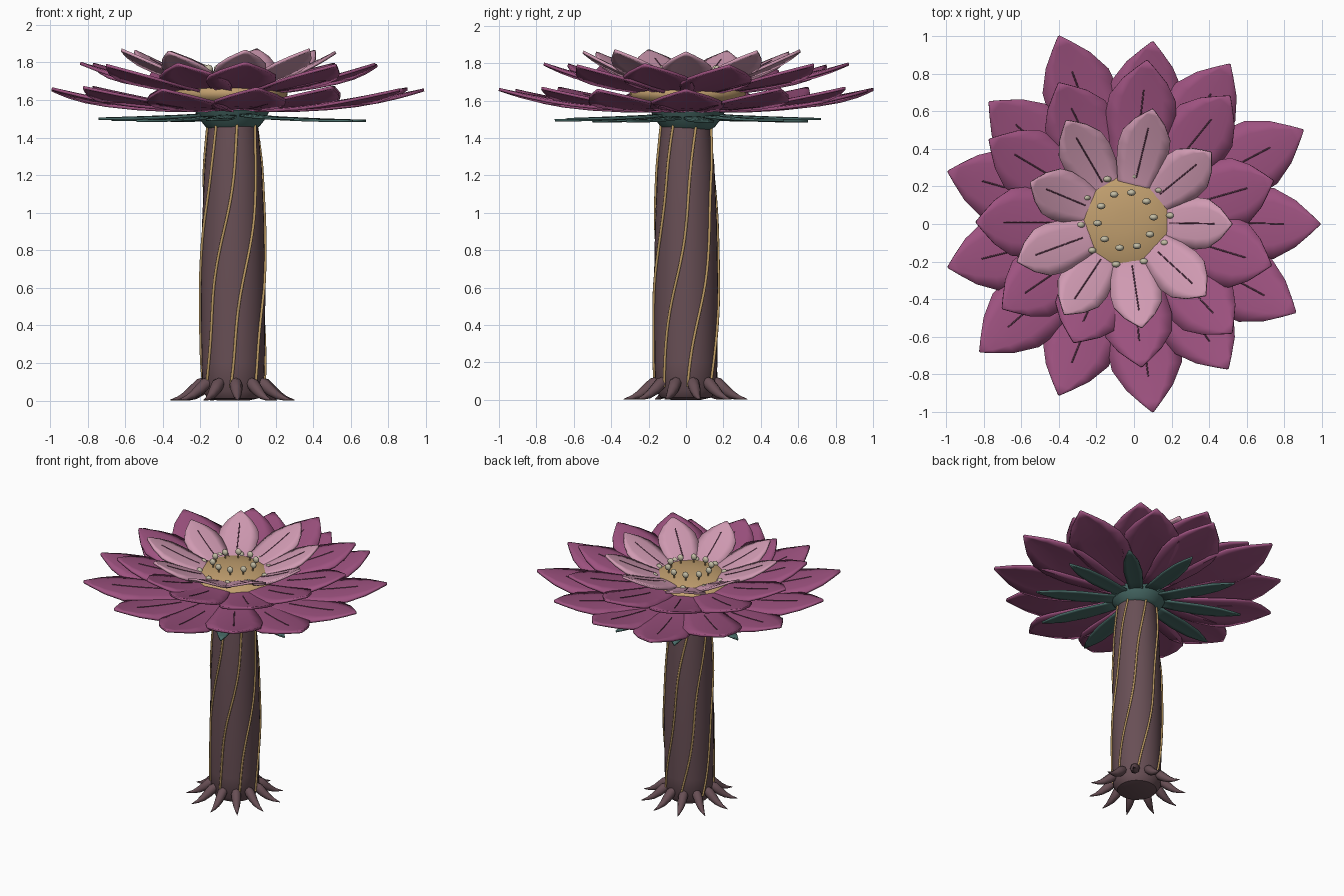
import bpy, bmesh, math
from mathutils import Vector

cube = bpy.data.objects.get("Cube")
if cube:
    bpy.data.objects.remove(cube)


def material(name, rgb):
    # sRGB bytes to linear
    lin = [((c / 255 + 0.055) / 1.055) ** 2.4 for c in rgb] + [1]
    m = bpy.data.materials.new(name)
    m.use_nodes = True
    m.diffuse_color = lin
    m.node_tree.nodes["Principled BSDF"].inputs["Base Color"].default_value = lin
    return m


plum = material("plum petal", (158, 82, 128))
pink = material("pale pink petal", (208, 154, 178))
vein_dark = material("dark vein", (108, 66, 90))
tan = material("tan disc", (192, 158, 110))
bark = material("brown bark", (104, 79, 85))
gold = material("gold vine", (190, 156, 100))
teal = material("teal sepal", (72, 107, 103))
cream = material("cream anther", (194, 188, 164))


def add_mesh(name, bm, mat, angle=40):
    bmesh.ops.recalc_face_normals(bm, faces=bm.faces)
    me = bpy.data.meshes.new(name)
    bm.to_mesh(me)
    bm.free()
    me.materials.append(mat)
    ob = bpy.data.objects.new(name, me)
    bpy.context.collection.objects.link(ob)
    bpy.ops.object.select_all(action='DESELECT')
    ob.select_set(True)
    bpy.context.view_layer.objects.active = ob
    bpy.ops.object.shade_smooth_by_angle(angle=math.radians(angle))
    return ob


def add_tubes(name, paths, depth, mat, taper=None, sides=2):
    cu = bpy.data.curves.new(name, 'CURVE')
    cu.dimensions = '3D'
    cu.bevel_depth = depth
    cu.bevel_resolution = sides
    cu.use_fill_caps = True
    for path in paths:
        sp = cu.splines.new('POLY')
        sp.points.add(len(path) - 1)
        for i, (p, q) in enumerate(zip(sp.points, path)):
            p.co = (*q, 1)
            p.radius = taper[i] if taper else 1
        sp.use_smooth = True
    cu.materials.append(mat)
    ob = bpy.data.objects.new(name, cu)
    bpy.context.collection.objects.link(ob)


def lathe(name, profile, center, mat, sides=32, angle=40):
    bm = bmesh.new()
    rings = []
    for r, z in profile:
        rings.append([bm.verts.new((center[0] + r * math.cos(math.tau * k / sides),
                                    center[1] + r * math.sin(math.tau * k / sides), z))
                      for k in range(sides)])
    for a, b in zip(rings, rings[1:]):
        for k in range(sides):
            n = (k + 1) % sides
            bm.faces.new((a[k], a[n], b[n], b[k]))
    bm.faces.new(rings[0])
    bm.faces.new(rings[-1])
    add_mesh(name, bm, mat, angle)


def whorl(name, tips, center, r0, z0, z1, outline, mat, power, thick, veins=None):
    """Ring of petals; outline gives (fraction of length, half width)."""
    bm = bmesh.new()
    lines = []
    columns = (-1, -0.6, 0, 0.6, 1)
    for k, tip in enumerate(tips):
        d = Vector(tip) - Vector(center)
        length = d.length
        d.normalize()
        side = Vector((-d.y, d.x))
        lift = 0.006 * (k % 3 - 1)

        def spot(t, w, s):
            p = Vector(center) + d * (r0 + (length - r0) * t) + side * w * s
            return (p.x, p.y, z0 + lift + (z1 - z0) * t ** power - 0.08 * w * s * s)

        rows = [[bm.verts.new(spot(t, w, s)) for s in columns] for t, w in outline]
        for a, b in zip(rows, rows[1:]):
            for i in range(len(columns) - 1):
                bm.faces.new((a[i], a[i + 1], b[i + 1], b[i]))
        if veins:
            lo, hi = veins
            lines.append([Vector(spot(lo + (hi - lo) * i / 8, 0, 0)) + Vector((0, 0, thick / 2))
                          for i in range(9)])
    ob = add_mesh(name + "_petals" if veins else name, bm, mat, 50)
    mod = ob.modifiers.new("thickness", 'SOLIDIFY')
    mod.thickness = thick
    mod.offset = 0
    if veins:
        add_tubes(name + "_veins", lines, 0.004, vein_dark, sides=1)


# Stem with a slight belly and a rounded foot
stem_c = (-0.026, 0)
profile = [(0.08, 0), (0.135, 0.012), (0.163, 0.05), (0.168, 0.2), (0.172, 0.6), (0.165, 0.95),
           (0.152, 1.25), (0.136, 1.42), (0.128, 1.5)]
lathe("stem", profile, stem_c, bark)


def stem_radius(z):
    for (ra, za), (rb, zb) in zip(profile, profile[1:]):
        if z <= zb:
            return ra + (rb - ra) * (z - za) / (zb - za)


# Vines spiralling up the stem
vines = []
for k in range(7):
    path = []
    for i in range(29):
        z = 0.07 + 1.4 * i / 28
        a = math.radians(210 + 360 / 7 * k + 72 * i / 28 + 4 * math.sin(z * 7 + k))
        r = stem_radius(z) + 0.004
        path.append((stem_c[0] + r * math.cos(a), stem_c[1] + r * math.sin(a), z))
    vines.append(path)
add_tubes("spiral_vines", vines, 0.0075, gold)

# Curved roots at the foot
roots = []
for k in range(11):
    a = math.radians(275 + 360 / 11 * k)
    roots.append([(stem_c[0] + r * math.cos(a), stem_c[1] + r * math.sin(a), z)
                  for r, z in ((0.14, 0.1), (0.175, 0.085), (0.21, 0.055),
                               (0.25, 0.028), (0.29, 0.012), (0.335, 0.003))])
add_tubes("roots", roots, 0.034, bark, taper=(0.8, 1, 0.9, 0.65, 0.35, 0.06))

# Calyx and sepals
flower_c = (-0.03, 0.01)
lathe("calyx", [(0.12, 1.44), (0.145, 1.46), (0.18, 1.505), (0.2, 1.545), (0.18, 1.56)],
      flower_c, teal)
sepal_tips = [(flower_c[0] + 0.72 * math.cos(math.radians(9 + 36 * k)),
               flower_c[1] + 0.72 * math.sin(math.radians(9 + 36 * k))) for k in range(10)]
sepal_shape = [(0, 0.045), (0.25, 0.056), (0.5, 0.064), (0.75, 0.052), (0.9, 0.026), (1, 0.003)]
whorl("sepals", sepal_tips, flower_c, 0.12, 1.52, 1.495, sepal_shape, teal, 0.7, 0.012)

# Three tiers of petals
wide = [(0, 0.07), (0.2, 0.12), (0.4, 0.17), (0.58, 0.197), (0.72, 0.187),
        (0.85, 0.125), (0.94, 0.056), (1, 0.006)]
outer_tips = [(0.99, 0), (0.9, 0.5), (0.51, 0.85), (0.1, 0.97), (-0.4, 1), (-0.77, 0.65),
              (-0.99, 0.28), (-0.99, -0.23), (-0.82, -0.68), (-0.4, -0.91), (0.1, -1),
              (0.5, -0.77), (0.86, -0.47)]
whorl("outer", outer_tips, flower_c, 0.15, 1.555, 1.66, wide, plum, 1.9, 0.016, (0.35, 0.78))

middle_tips = [(0.74, 0.23), (0.51, 0.68), (0.07, 0.87), (-0.4, 0.75), (-0.77, 0.45),
               (-0.84, 0.01), (-0.7, -0.45), (-0.32, -0.63), (0.04, -0.76), (0.52, -0.58),
               (0.73, -0.22)]
whorl("middle", middle_tips, flower_c, 0.15, 1.65, 1.79,
      [(t, w * 0.95) for t, w in wide], plum, 1.5, 0.016, (0.35, 0.78))

inner_c = (-0.045, 0.01)
inner_tips = [(0.52, 0), (0.41, 0.38), (0.1, 0.61), (-0.36, 0.55), (-0.55, 0.22),
              (-0.62, -0.2), (-0.37, -0.48), (0.04, -0.55), (0.38, -0.38)]
inner_shape = [(0, 0.075), (0.15, 0.096), (0.35, 0.124), (0.55, 0.138), (0.7, 0.13),
               (0.85, 0.084), (0.94, 0.038), (1, 0.005)]
whorl("inner", inner_tips, inner_c, 0.15, 1.685, 1.86, inner_shape, pink, 1.3, 0.016,
      (0.2, 0.78))

# Domed seed disc
dome = [(0.31 * math.cos(math.radians(a)), 1.635 + 0.1 * math.sin(math.radians(a)))
        for a in range(-80, 90, 10)]
lathe("seed_disc", dome, inner_c, tan)

# Stamens: inner ring stands above the disc, outer ring peeks between petals
filaments = []
bm = bmesh.new()
for count, radius, base, top in ((10, 0.15, 1.71, 1.765), (10, 0.24, 1.68, 1.703)):
    for k in range(count):
        a = math.radians(6 + 36 * k)
        x, y = math.cos(a), math.sin(a)
        head = Vector((inner_c[0] + radius * x, 0.02 + radius * y, top))
        foot = Vector((inner_c[0] + 0.95 * radius * x, 0.02 + 0.95 * radius * y, base))
        filaments.append([foot, head])
        ball = bmesh.ops.create_uvsphere(bm, u_segments=12, v_segments=8, radius=0.02)["verts"]
        bmesh.ops.scale(bm, vec=(1.15, 0.85, 1.15), verts=ball)
        bmesh.ops.translate(bm, vec=head, verts=ball)
add_mesh("anthers", bm, cream, 60)
add_tubes("filaments", filaments, 0.005, tan)
